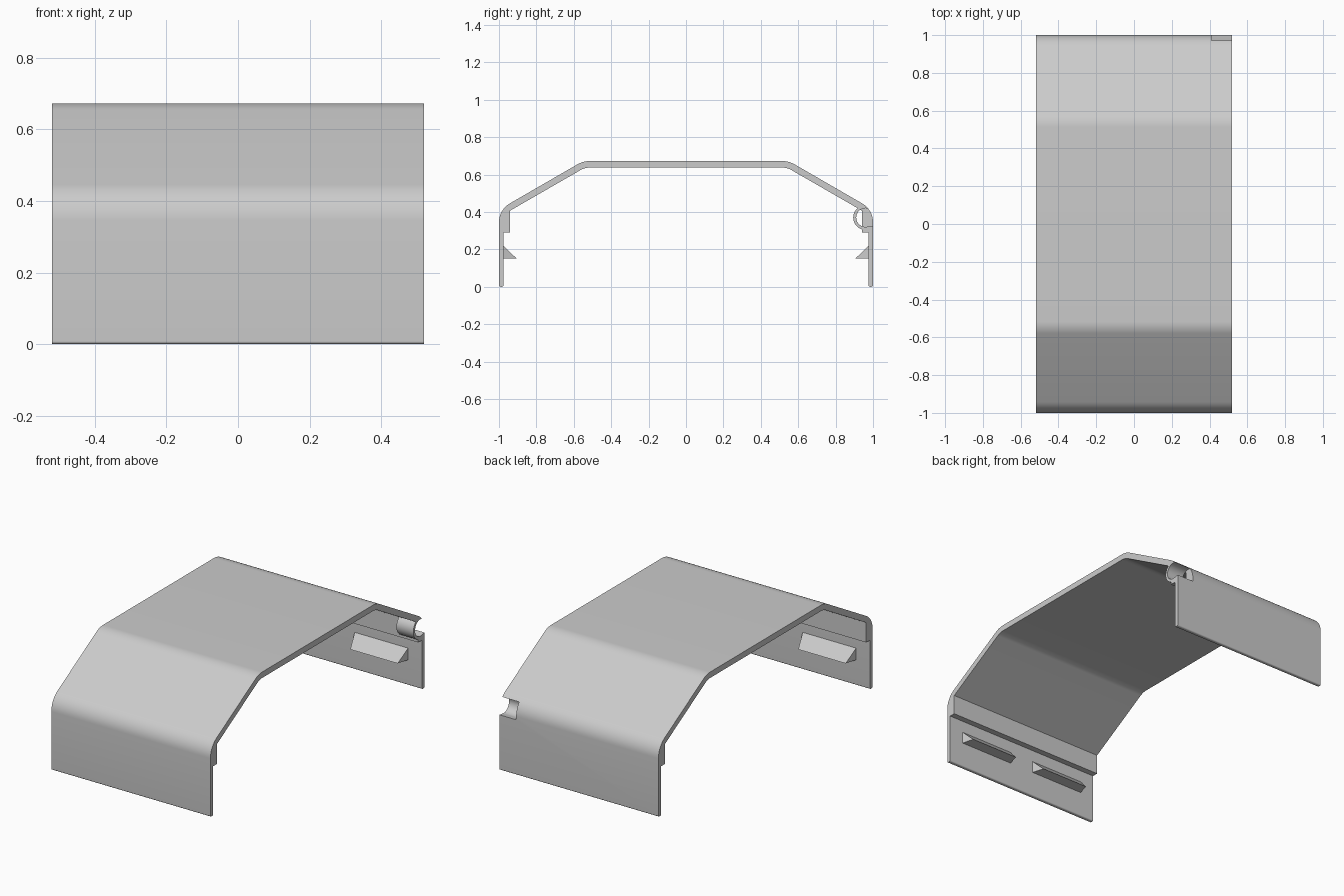
import bpy
import bmesh
import math
from mathutils import Vector

if "Cube" in bpy.data.objects:
    bpy.data.objects.remove(bpy.data.objects["Cube"])

HALF = 0.52       # half the cover's width
SLOT = 0.41       # where the cable slot starts

grey = bpy.data.materials.new("light_grey_plastic")
grey.use_nodes = True
grey.diffuse_color = (0.6, 0.6, 0.6, 1)
grey.node_tree.nodes["Principled BSDF"].inputs["Base Color"].default_value = (0.6, 0.6, 0.6, 1)


def fillet(corners, steps=8):
    """Round each (y, z, radius) corner of a closed outline with an arc."""
    out = []
    for i, (y, z, r) in enumerate(corners):
        p = Vector((y, z))
        if r == 0:
            out.append(p)
            continue
        a = (Vector(corners[i - 1][:2]) - p).normalized()
        b = (Vector(corners[(i + 1) % len(corners)][:2]) - p).normalized()
        half = a.angle(b) / 2
        centre = p + (a + b).normalized() * r / math.sin(half)
        start = p + a * r / math.tan(half) - centre
        end = p + b * r / math.tan(half) - centre
        for k in range(steps + 1):
            out.append(centre + start.lerp(end, k / steps).normalized() * r)
    return out


def extrude(name, outline, x0, x1, taper=None):
    """Extrude a y-z outline along x; taper gives an inset for each point."""
    taper = taper or [0] * len(outline)
    bm = bmesh.new()
    ends = [[bm.verts.new((x + s * t, p[0], p[1])) for p, t in zip(outline, taper)]
            for x, s in ((x0, 1), (x1, -1))]
    n = len(outline)
    for i in range(n):
        j = (i + 1) % n
        bm.faces.new((ends[0][i], ends[0][j], ends[1][j], ends[1][i]))
    for end in ends:
        bm.faces.new(end)
    bmesh.ops.recalc_face_normals(bm, faces=bm.faces)
    mesh = bpy.data.meshes.new(name)
    bm.to_mesh(mesh)
    bm.free()
    obj = bpy.data.objects.new(name, mesh)
    bpy.context.collection.objects.link(obj)
    mesh.materials.append(grey)
    return obj


def arc(cy, cz, r, a0, a1, steps=20):
    angles = [math.radians(a0 + (a1 - a0) * k / steps) for k in range(steps + 1)]
    return [(cy + r * math.cos(a), cz + r * math.sin(a)) for a in angles]


def smooth(obj):
    bpy.ops.object.select_all(action="DESELECT")
    obj.select_set(True)
    bpy.context.view_layer.objects.active = obj
    bpy.ops.object.shade_smooth_by_angle(angle=math.radians(25))


# Bent cover: outer outline of one half, then its inner outline, both mirrored
outer = [(1, 0, 0.008), (1, 0.412, 0.116), (0.55, 0.672, 0.13)]
inner = [(0.541, 0.637, 0.1), (0.94, 0.407, 0), (0.94, 0.29, 0),
         (0.975, 0.29, 0), (0.975, 0, 0.008)]
mirror = lambda pts: [(-y, z, r) for y, z, r in reversed(pts)]
cover = extrude("cover_shell", fillet(outer + mirror(outer) + mirror(inner) + inner),
                -HALF, HALF)

# Cable slot cut through the back wall at one end
CY, CZ = 0.96, 0.37
cut = arc(CY, CZ, 0.05, 80, 285) + [(1.1, 0.34), (1.1, 0.46)]
cutter = extrude("slot_cutter", cut, SLOT, HALF + 0.1)
cutter.hide_render = True
mod = cover.modifiers.new("slot", "BOOLEAN")
mod.operation = "DIFFERENCE"
mod.solver = "EXACT"
mod.object = cutter
bpy.context.view_layer.objects.active = cover
bpy.ops.object.modifier_apply(modifier=mod.name)
bpy.data.objects.remove(cutter)
smooth(cover)

# Thin curved guide that lines the slot on the inside
guide = extrude("slot_guide", arc(CY, CZ, 0.066, 110, 265) + arc(CY, CZ, 0.05, 265, 110),
                SLOT, HALF)
smooth(guide)

# Wedge-shaped snap clips, two on each wall
for side, wall in ((-1, "front"), (1, "back")):
    for x, end in ((-0.43, "right"), (0.08, "left")):
        wedge = [(side * 0.976, 0.15), (side * 0.905, 0.15), (side * 0.976, 0.22)]
        extrude(f"{wall}_{end}_clip", wedge, x, x + 0.35, (0, 0.02, 0))
